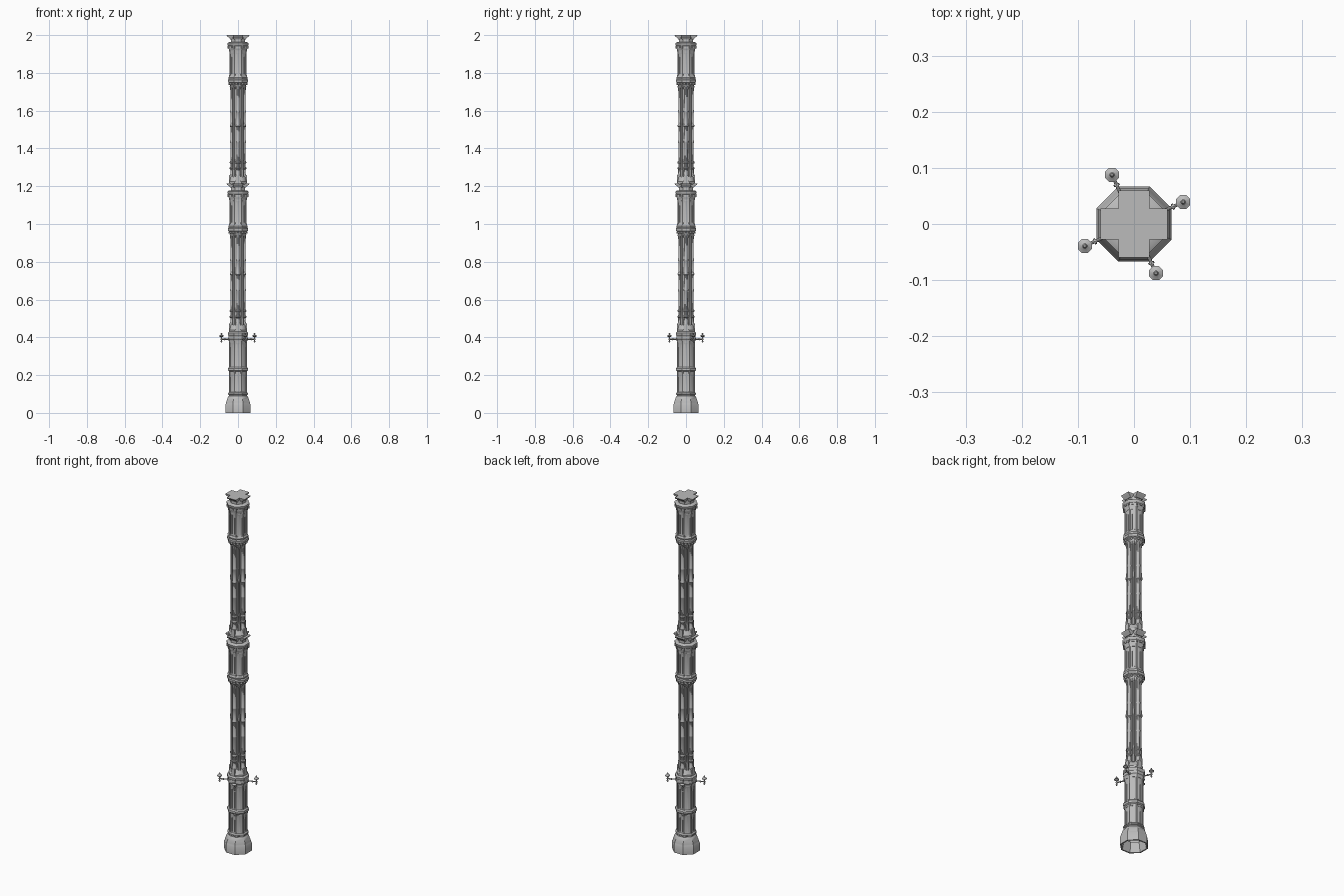
import bpy, bmesh, math
from mathutils import Matrix, Vector

if "Cube" in bpy.data.objects:
    bpy.data.objects.remove(bpy.data.objects["Cube"])

stone = bpy.data.materials.new("grey stone")
stone.diffuse_color = (0.5, 0.5, 0.5, 1)
stone.use_nodes = True
stone.node_tree.nodes["Principled BSDF"].inputs["Base Color"].default_value = stone.diffuse_color
STEP = math.pi / 4


def finish(name, bm):
    bmesh.ops.recalc_face_normals(bm, faces=bm.faces)
    me = bpy.data.meshes.new(name)
    bm.to_mesh(me)
    bm.free()
    me.materials.append(stone)
    ob = bpy.data.objects.new(name, me)
    bpy.context.collection.objects.link(ob)
    bpy.context.view_layer.objects.active = ob
    ob.select_set(True)
    bpy.ops.object.shade_smooth_by_angle(angle=math.radians(35))
    ob.select_set(False)
    return ob


def lathe(bm, prof, n=8, centre=(0, 0), caps=True):
    """Stack n-sided rings; prof holds (apothem, z)."""
    rings = []
    for r, z in prof:
        R = r / math.cos(math.pi / n)
        rings.append([bm.verts.new((centre[0] + R * math.cos((i + .5) * math.tau / n),
                                    centre[1] + R * math.sin((i + .5) * math.tau / n), z))
                      for i in range(n)])
    for a, b in zip(rings, rings[1:]):
        for i in range(n):
            bm.faces.new((a[i], a[(i + 1) % n], b[(i + 1) % n], b[i]))
    if caps:
        bm.faces.new(rings[0][::-1])
        bm.faces.new(rings[-1])


def box(bm, r, ang, z, size):
    """Box facing outward at radius r; size = radial, tangential, height."""
    m = (Matrix.Rotation(ang, 4, 'Z') @ Matrix.Translation((r, 0, z))
         @ Matrix.Diagonal((*size, 1)))
    bmesh.ops.create_cube(bm, size=1, matrix=m)


def polar(r, ang):
    return r * math.cos(ang), r * math.sin(ang)


def fluted_shaft(name, z0, z1, r, flare):
    """Octagonal drum with corner ribs, framed panels and a flared head."""
    bm = bmesh.new()
    h = z1 - z0
    lathe(bm, [(r, z0), (r - .003, z0 + .01), (r - .003, z0 + h * .65),
               (r, z0 + h * .85), (flare, z1)])
    for i in range(8):
        x, y = polar(r * 1.05, (i + .5) * STEP)
        lathe(bm, [(.0045, z0), (.003, z0 + .012), (.003, z1 - .02), (.006, z1)], 8, (x, y))
        for s in (-1, 1):
            a = i * STEP + s * .17
            box(bm, r - .002, a, z0 + h * .48, (.004, .004, h * .8))
        box(bm, r - .001, i * STEP, z0 + h * .88, (.006, .018, .006))
    finish(name, bm)


# Plinth, open underneath
bm = bmesh.new()
lathe(bm, [(.05, .055), (.06, .0), (.067, .0), (.067, .043), (.064, .048), (.063, .056),
           (.058, .07), (.053, .084), (.048, .09), (.048, .095), (.052, .098),
           (.052, .104), (.046, .11)], caps=False)
finish("plinth", bm)

# Pedestal drums and rings
fluted_shaft("lower_pedestal", .105, .225, .045, .047)
fluted_shaft("upper_pedestal", .235, .395, .045, .052)
bm = bmesh.new()
lathe(bm, [(.046, .218), (.052, .224), (.053, .23), (.052, .236), (.046, .242)])
lathe(bm, [(.049, .385), (.052, .39), (.050, .408), (.054, .414), (.054, .424), (.046, .43)])
finish("pedestal_rings", bm)


def tier(tag, z):
    """Clustered column, capital, drum and cross-shaped cap, starting at z."""
    # moulded foot with small gabled blocks
    bm = bmesh.new()
    lathe(bm, [(.046, z), (.046, z + .015), (.042, z + .02), (.039, z + .038), (.028, z + .05)])
    for i in range(4):
        box(bm, .039, i * STEP * 2, z + .027, (.016, .024, .04))
    finish(tag + "_column_foot", bm)

    # slim core with four main colonnettes and four diagonal ones
    bm = bmesh.new()
    lathe(bm, [(.026, z + .04), (.026, z + .53)])
    finish(tag + "_column_core", bm)
    bm = bmesh.new()
    for i in range(4):
        c = polar(.031, i * STEP * 2)
        prof = [(.013, z + .04), (.013, z + .05), (.010, z + .056)]
        for zb, w in ((.085, .0135), (.115, .0135), (.225, .0115), (.31, .0125), (.385, .0115)):
            prof += [(.0095, z + zb - .006), (w, z + zb - .002), (w, z + zb + .003), (.0095, z + zb + .008)]
        prof += [(.0095, z + .495), (.013, z + .52)]
        lathe(bm, prof, 10, c)
    finish(tag + "_main_colonnettes", bm)
    bm = bmesh.new()
    for i in range(4):
        c = polar(.033, (i * 2 + 1) * STEP)
        lathe(bm, [(.009, z + .04), (.009, z + .075), (.006, z + .085), (.006, z + .12),
                   (.008, z + .125), (.005, z + .14), (.005, z + .31), (.008, z + .318),
                   (.008, z + .33), (.005, z + .36), (.0045, z + .495), (.009, z + .52)], 8, c)
    finish(tag + "_diagonal_colonnettes", bm)

    # corbelled capital with round bosses
    bm = bmesh.new()
    lathe(bm, [(.03, z + .505), (.041, z + .52), (.045, z + .535), (.052, z + .54),
               (.053, z + .552), (.049, z + .557), (.051, z + .565), (.046, z + .575)])
    for i in range(16):
        x, y = polar(.046, (i + .5) * STEP / 2)
        bmesh.ops.create_uvsphere(bm, u_segments=8, v_segments=6, radius=.0065,
                                  matrix=Matrix.Translation((x, y, z + .531)))
    finish(tag + "_corbel_capital", bm)

    fluted_shaft(tag + "_drum", z + .572, z + .718, .044, .048)

    # cornice with dentils and a recessed neck
    bm = bmesh.new()
    lathe(bm, [(.047, z + .712), (.05, z + .72), (.05, z + .732), (.055, z + .738),
               (.056, z + .748), (.050, z + .752), (.038, z + .754), (.038, z + .778)])
    for i in range(8):
        box(bm, .051, i * STEP, z + .727, (.007, .014, .009))
        box(bm, .055, (i + .5) * STEP, z + .727, (.007, .007, .016))
    finish(tag + "_cornice", bm)

    # cross-shaped cap, flaring outward to the top
    bm = bmesh.new()
    levels = []
    for r, w, zz in ((.042, .022, .768), (.046, .024, .776), (.057, .027, .783), (.060, .028, .79)):
        pts = []
        for i in range(4):
            m = Matrix.Rotation(i * STEP * 2, 3, 'Z')
            pts += [bm.verts.new(m @ Vector((px, py, z + zz)))
                    for px, py in ((r, -w), (r, w), (w, w))]
        levels.append(pts)
    for a, b in zip(levels, levels[1:]):
        for i in range(12):
            bm.faces.new((a[i], a[(i + 1) % 12], b[(i + 1) % 12], b[i]))
    bm.faces.new(levels[0][::-1])
    bm.faces.new(levels[-1])
    finish(tag + "_cross_cap", bm)


tier("lower", .424)
tier("upper", 1.21)

# Four lamp brackets on alternate corners
for i in range(4):
    ang = math.radians(24) + i * STEP * 2
    bm = bmesh.new()
    for r0, r1, rad in ((.046, .096, .003), (.05, .056, .007), (.074, .078, .0055)):
        m = (Matrix.Rotation(ang, 4, 'Z') @ Matrix.Translation(((r0 + r1) / 2, 0, .39))
             @ Matrix.Rotation(math.pi / 2, 4, 'Y'))
        bmesh.ops.create_cone(bm, cap_ends=True, segments=8, radius1=rad, radius2=rad,
                              depth=r1 - r0, matrix=m)
    finish(f"lamp_arm_{i + 1}", bm)
    bm = bmesh.new()
    lathe(bm, [(.002, .373), (.005, .378), (.003, .383), (.005, .39), (.003, .396),
               (.004, .401), (.0125, .406), (.0125, .409), (.005, .413), (.003, .416),
               (.0045, .419), (.002, .424)], 8, polar(.096, ang))
    finish(f"lamp_{i + 1}", bm)
